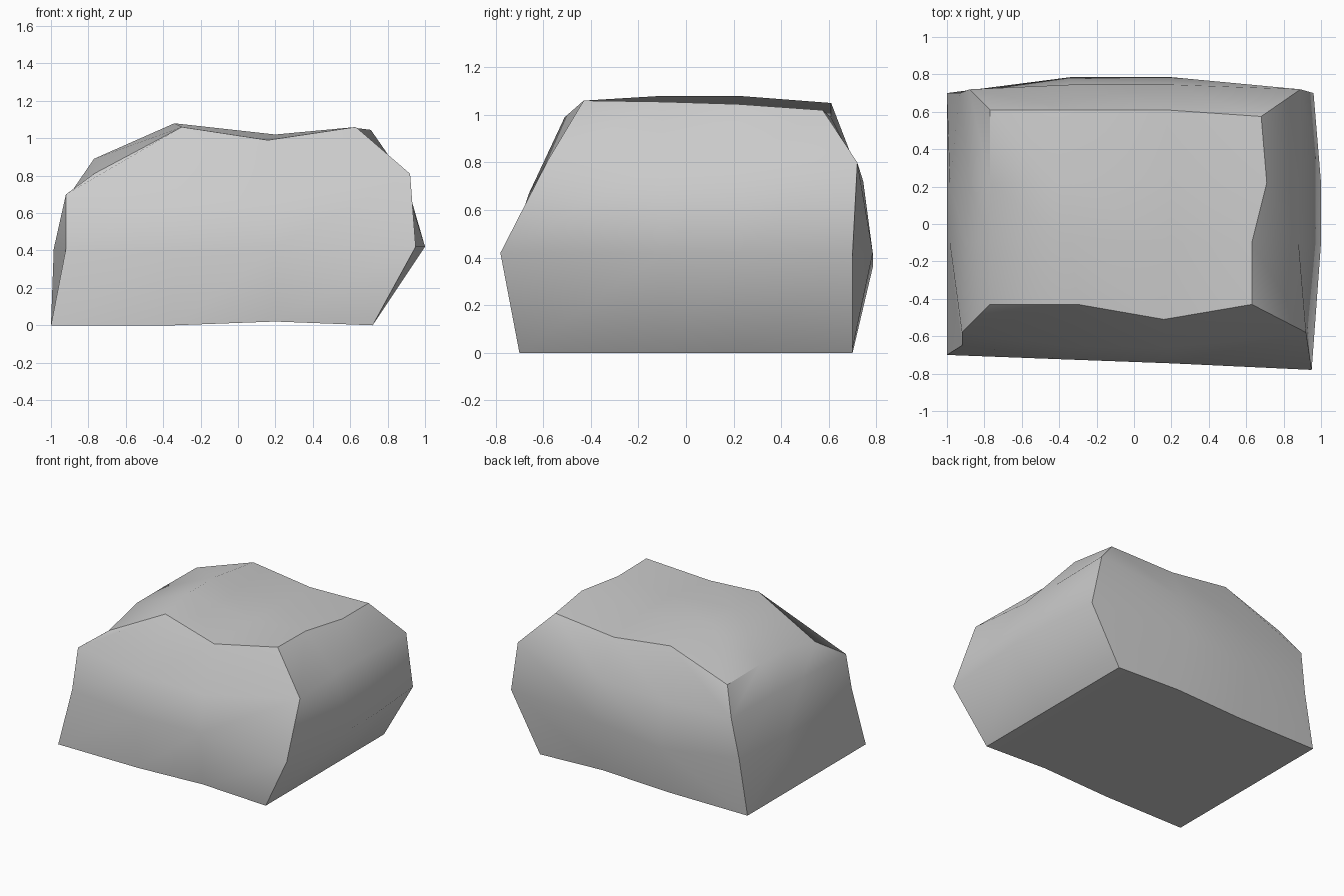
import bpy
import bmesh

old = bpy.data.objects.get("Cube")
if old:
    bpy.data.objects.remove(old, do_unlink=True)

# Base outline shared by every section along the depth
BASE = [(-1, 0), (-0.34, 0), (0.2, 0.02), (0.72, 0)]

# Three upper rows of the front and back sides, each running left to right
FRONT = [
    [(-0.92, -0.65, 0.41), (-0.34, -0.725, 0.4), (0.2, -0.745, 0.42), (0.95, -0.78, 0.42)],
    [(-0.92, -0.58, 0.7), (-0.33, -0.655, 0.67), (0.18, -0.66, 0.67), (0.92, -0.58, 0.81)],
    [(-0.77, -0.43, 0.81), (-0.3, -0.43, 1.06), (0.16, -0.51, 0.99), (0.63, -0.43, 1.06)],
]
BACK = [
    [(-0.93, 0.7, 0.41), (-0.34, 0.785, 0.36), (0.2, 0.785, 0.42), (0.96, 0.7, 0.42)],
    [(-0.88, 0.72, 0.7), (-0.34, 0.745, 0.7), (0.2, 0.745, 0.72), (0.89, 0.72, 0.8)],
    [(-0.77, 0.61, 0.885), (-0.3, 0.61, 1.05), (0.17, 0.61, 0.99), (0.68, 0.575, 1.02)],
]

bm = bmesh.new()


def end_grid(rows, y):
    """Vertices of an end side, from the base row upward."""
    base = [(x, y, z) for x, z in BASE]
    return [[bm.verts.new(p) for p in row] for row in [base] + rows]


def rim(grid):
    """Outer loop of an end side, starting at the lower left corner."""
    right = [row[-1] for row in grid[1:-1]]
    left = [row[0] for row in grid[-2:0:-1]]
    return grid[0] + right + grid[-1][::-1] + left


def middle_ring(y, top_right, left):
    """Cross-section between the two ends."""
    section = BASE + [(1, 0.42), (0.88, 0.8), top_right, (0.2, 1.02),
                      (-0.34, 1.08), (-0.77, 0.89), left, (-0.985, 0.41)]
    return [bm.verts.new((x, y, z)) for x, z in section]


# Front and back sides
front, back = end_grid(FRONT, -0.7), end_grid(BACK, 0.7)
for grid in (front, back):
    for low, high in zip(grid, grid[1:]):
        for c in range(len(low) - 1):
            bm.faces.new((low[c], low[c + 1], high[c + 1], high[c]))

# Top, bottom, left and right skin
rings = [rim(front),
         middle_ring(-0.1, (0.63, 1.055), (-0.9, 0.7)),
         middle_ring(0.22, (0.71, 1.045), (-0.88, 0.7)),
         rim(back)]
count = len(rings[0])
for a, b in zip(rings, rings[1:]):
    for i in range(count):
        j = (i + 1) % count
        bm.faces.new((a[i], a[j], b[j], b[i]))

bmesh.ops.recalc_face_normals(bm, faces=bm.faces)
for face in bm.faces:
    face.smooth = True

# Creases: both rims and the long corners; the upper left one fades forward
for ring in (rings[0], rings[-1]):
    for i in range(count):
        bm.edges.get((ring[i], ring[(i + 1) % count])).smooth = False
for k, (a, b) in enumerate(zip(rings, rings[1:])):
    for corner in (0, 3, 6, 9):
        if corner != 9 or k == 2:
            bm.edges.get((a[corner], b[corner])).smooth = False

mesh = bpy.data.meshes.new("boulder")
bm.to_mesh(mesh)
bm.free()

# Stone colour
stone = bpy.data.materials.new("stone_grey")
stone.use_nodes = True
colour = (0.6, 0.6, 0.6, 1)
stone.diffuse_color = colour
stone.node_tree.nodes["Principled BSDF"].inputs["Base Color"].default_value = colour
mesh.materials.append(stone)

boulder = bpy.data.objects.new("boulder", mesh)
bpy.context.collection.objects.link(boulder)
